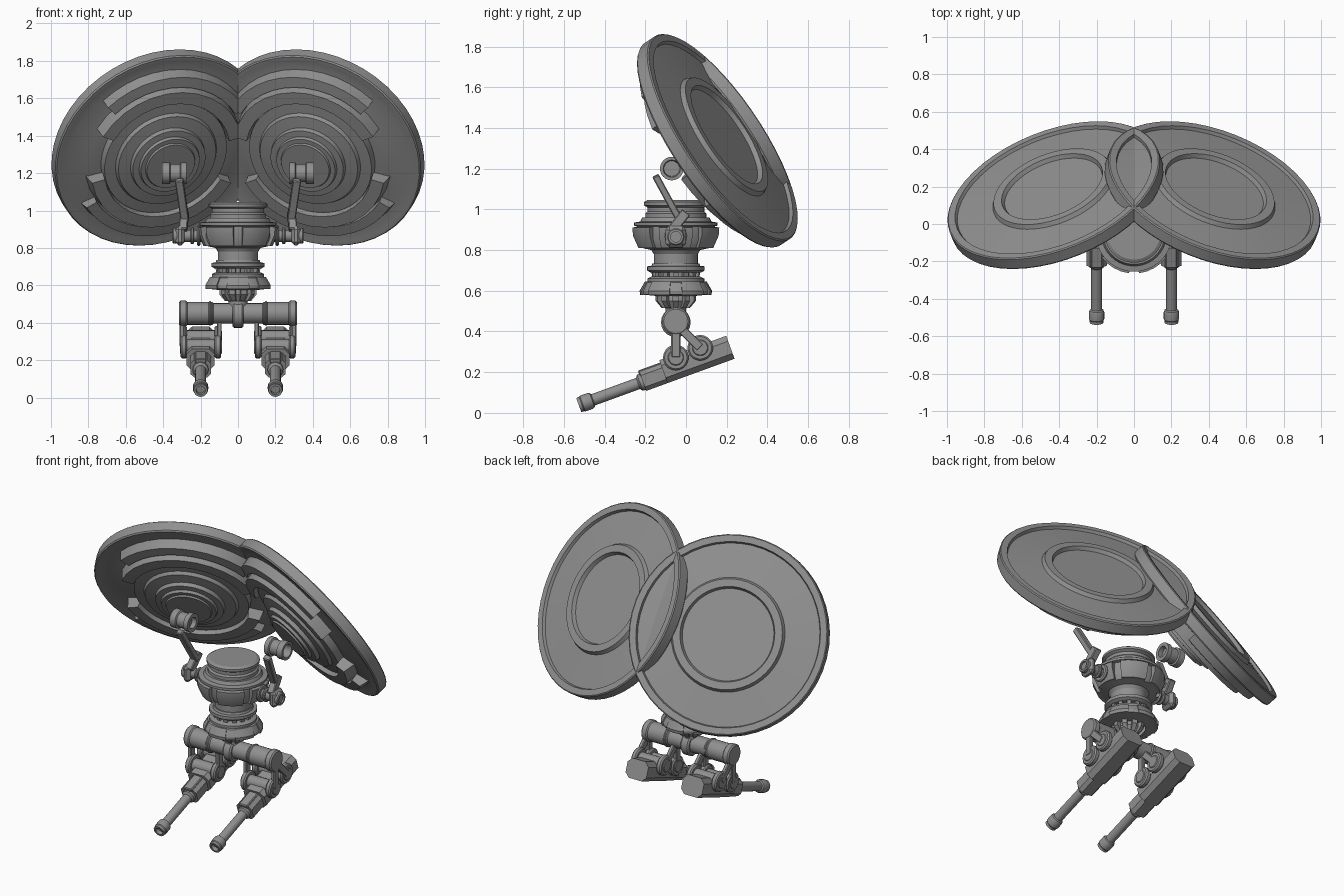
import bpy, bmesh
from math import radians, sin, cos, tau
from mathutils import Matrix, Vector

if "Cube" in bpy.data.objects:
    bpy.data.objects.remove(bpy.data.objects["Cube"])

grey = bpy.data.materials.new("plain grey metal")
GREY = (0.28, 0.28, 0.28, 1)
grey.diffuse_color = GREY
grey.use_nodes = True
grey.node_tree.nodes["Principled BSDF"].inputs["Base Color"].default_value = GREY

MIRROR = Matrix.Scale(-1, 4, (1, 0, 0))
BODY_Y = -0.05


def frame(origin, axis, hint=(0, 0, 1)):
    """Matrix whose z runs along axis and whose x leans towards hint."""
    z = Vector(axis).normalized()
    h = Vector(hint)
    x = (h - z * h.dot(z)).normalized()
    m = Matrix((x, z.cross(x), z)).transposed().to_4x4()
    m.translation = Vector(origin)
    return m


def finish(name, bm, matrix, angle=30):
    bm.transform(matrix)
    bmesh.ops.remove_doubles(bm, verts=bm.verts, dist=0.0001)
    bmesh.ops.recalc_face_normals(bm, faces=bm.faces)
    mesh = bpy.data.meshes.new(name)
    bm.to_mesh(mesh)
    bm.free()
    mesh.materials.append(grey)
    obj = bpy.data.objects.new(name, mesh)
    bpy.context.collection.objects.link(obj)
    bpy.ops.object.select_all(action='DESELECT')
    obj.select_set(True)
    bpy.context.view_layer.objects.active = obj
    bpy.ops.object.shade_smooth_by_angle(angle=radians(angle))


def lathe(name, profile, matrix, segs=32):
    """Full revolution of an (r, z) profile."""
    bm = bmesh.new()
    rings = [[bm.verts.new((r * cos(tau * i / segs), r * sin(tau * i / segs), z))
              for i in range(segs)] if r > 0 else [bm.verts.new((0, 0, z))] for r, z in profile]
    for a, b in zip(rings, rings[1:]):
        for i in range(segs):
            j = (i + 1) % segs
            face = [a[i % len(a)], a[j % len(a)], b[j % len(b)], b[i % len(b)]]
            bm.faces.new(list(dict.fromkeys(face)))
    finish(name, bm, matrix)


def sectors(name, loop, spans, matrix, segs=12):
    """Closed (r, z) loop swept over each (start, end) span in degrees."""
    bm = bmesh.new()
    for start, end in spans:
        angles = [radians(start + (end - start) * i / segs) for i in range(segs + 1)]
        rings = [[bm.verts.new((r * cos(t), r * sin(t), z)) for r, z in loop] for t in angles]
        for a, b in zip(rings, rings[1:]):
            for i in range(len(loop)):
                j = (i + 1) % len(loop)
                bm.faces.new((a[i], a[j], b[j], b[i]))
        bm.faces.new(rings[0])
        bm.faces.new(rings[-1])
    finish(name, bm, matrix)


def around(count, width, offset=0):
    return [(offset + 360 * i / count - width / 2, offset + 360 * i / count + width / 2)
            for i in range(count)]


def rod(name, start, end, radius, side=Matrix(), dish=0):
    """Chamfered cylinder; dish hollows both ends by that depth."""
    start, end = Vector(start), Vector(end)
    length = (end - start).length
    c, hole = radius * 0.12, radius * 0.62
    profile = [(0, dish), (hole, dish), (hole, 0), (radius - c, 0), (radius, c), (radius, length - c),
               (radius - c, length), (hole, length), (hole, length - dish), (0, length - dish)]
    lathe(name, profile, side @ frame(start, end - start), 20)


def box(name, size, matrix, bevel=0.005, lengthwise=False):
    """Chamfered box; lengthwise chamfers only the edges along y."""
    bm = bmesh.new()
    bmesh.ops.create_cube(bm, size=1)
    bmesh.ops.scale(bm, vec=size, verts=bm.verts)
    edges = [e for e in bm.edges
             if not lengthwise or abs(e.verts[0].co.y - e.verts[1].co.y) > 0.01]
    bmesh.ops.bevel(bm, geom=edges, offset=bevel, segments=1, affect='EDGES')
    finish(name, bm, matrix)


def bar(name, start, end, width, depth, side):
    start, end = Vector(start), Vector(end)
    m = frame((start + end) / 2, end - start, (1, 0, 0))
    box(name, (width, depth, (end - start).length), side @ m)


# Central turret column
column = Matrix.Translation((0, BODY_Y, 0))
lathe("turret_cap", [(0, 1.045), (.14, 1.045), (.157, 1.035), (.157, 1.02), (.14, 1.01), (.14, .99),
                     (.15, .98), (.15, .96), (.135, .95), (0, .95)], column, 40)
lathe("turret_body", [(0, .96), (.165, .96), (.175, .94), (.205, .935), (.205, .92), (.185, .915),
                      (.185, .85), (.165, .81), (.12, .8), (.108, .78), (.108, .72), (0, .72)], column, 40)
sectors("turret_armour", [(.17, .92), (.215, .91), (.212, .87), (.185, .81), (.16, .81)],
        around(6, 46), column, 4)
lathe("neck_collar", [(0, .735), (.115, .735), (.12, .722), (.142, .72), (.142, .70), (.125, .69),
                      (0, .69)], column)
lathe("neck_core", [(0, .7), (.09, .7), (.09, .63), (0, .63)], column)
sectors("neck_fins", [(.08, .7), (.122, .7), (.115, .655), (.08, .655)], around(14, 12), column, 1)
lathe("skirt", [(0, .67), (.12, .67), (.14, .66), (.14, .645), (.15, .64), (.17, .6),
                (.168, .582), (.1, .575), (0, .575)], column)
sectors("skirt_plates", [(.13, .645), (.152, .645), (.178, .6), (.175, .58), (.13, .58)],
        around(6, 40, 30), column, 4)
lathe("waist", [(0, .59), (.07, .59), (.075, .55), (.05, .51), (.05, .46), (0, .46)], column)
sectors("waist_fins", [(.05, .585), (.1, .58), (.1, .55), (.07, .515), (.05, .515)],
        around(10, 18), column, 1)

# Hip axle
rod("hip_axle", (-.31, BODY_Y, .45), (.31, BODY_Y, .45), .055)
rod("hip_block", (-.03, BODY_Y, .445), (.03, BODY_Y, .445), .073)

# Paired parts
dish_frame = frame((.42, .155, 1.337), (-.32, -.79, -.53))
pod_frame = Matrix.Translation((.2, 0, .243)) @ Matrix.Rotation(radians(20), 4, 'X')
for word, side in (("left", Matrix()), ("right", MIRROR)):
    dish = side @ dish_frame
    # Dish with a recessed back and a stepped front
    lathe(word + "_dish",
          [(0, -.035), (.275, -.035), (.285, -.058), (.33, -.058), (.342, -.035), (.548, -.018),
           (.555, -.036), (.593, -.036), (.599, -.03), (.599, .03), (.593, .038), (.57, .038),
           (.525, .03), (.42, .055), (.35, .06), (.345, .105), (.285, .11), (.275, .13), (.21, .138),
           (.205, .162), (.17, .165), (.165, .182), (.14, .182), (.135, .192), (0, .192)], dish, 48)
    sectors(word + "_dish_outer_panels", [(.43, .02), (.515, .02), (.5, .093), (.44, .1)],
            [(-52, 52), (130, 230)], dish)
    sectors(word + "_dish_inner_panels", [(.34, .03), (.44, .03), (.425, .127), (.355, .13)],
            [(-70, 70), (110, 250)], dish)

    # Shoulder and dish support arm
    shoulder_z = .865
    rod(word + "_shoulder_axle", (.17, BODY_Y, shoulder_z), (.34, BODY_Y, shoulder_z), .032, side)
    for x, r in ((.2, .055), (.235, .045)):
        rod(word + "_shoulder_ring", (x, BODY_Y, shoulder_z), (x + .018, BODY_Y, shoulder_z), r, side)
    box(word + "_shoulder_block", (.05, .1, .105), side @ Matrix.Translation((.31, BODY_Y, shoulder_z)), .018)
    rod(word + "_shoulder_cap", (.32, BODY_Y, shoulder_z), (.35, BODY_Y, shoulder_z), .042, side, .012)
    bar(word + "_arm_lower", (.295, -.075, .89), (.285, 0, .985), .045, .05, side)
    bar(word + "_arm_upper", (.283, -.03, .945), (.315, -.15, 1.165), .045, .035, side)
    hub = side @ frame((.275, -.07, 1.2), (1, 0, 0))
    lathe(word + "_dish_hub", [(0, .03), (.035, .03), (.035, 0), (.058, 0), (.058, .03), (.048, .035),
                               (.048, .085), (.058, .09), (.058, .13), (.042, .13), (.038, .045),
                               (0, .045)], hub, 24)

    # Hip collars and leg links
    for x0, x1, r in ((.13, .3, .061), (.14, .16, .066), (.27, .315, .068)):
        rod(word + "_hip_collar", (x0, BODY_Y, .45), (x1, BODY_Y, .45), r, side)
    for y, z, label in ((-.05, .272, "front"), (.07, .32, "rear")):
        rod(word + "_" + label + "_knee", (.085, y, z), (.31, y, z), .04, side)
        for x in (.09, .272):
            rod(word + "_" + label + "_knee_cap", (x, y, z), (x + .035, y, z), .063, side, .008)
        for x in (.1, .3):
            bar(word + "_" + label + "_link", (x, BODY_Y, .44), (x, y, z), .026, .045, side)

    # Gun pod, barrel and muzzle
    pod = side @ pod_frame
    box(word + "_pod", (.15, .35, .12), pod @ Matrix.Translation((0, .057, 0)), .028, True)
    box(word + "_pod_nose", (.11, .14, .1), pod @ Matrix.Translation((0, -.16, -.01)), .02, True)
    box(word + "_pod_rail", (.06, .14, .025), pod @ Matrix.Translation((0, -.165, .035)), .005)
    along = pod @ frame((0, -.2, -.012), (0, -1, 0))
    lathe(word + "_barrel", [(0, 0), (.042, 0), (.042, .045), (.029, .055), (.029, .29), (.037, .295),
                             (.041, .305), (.041, .345), (.037, .35), (.037, .365), (.024, .365),
                             (.024, .34), (0, .34)], along, 20)
